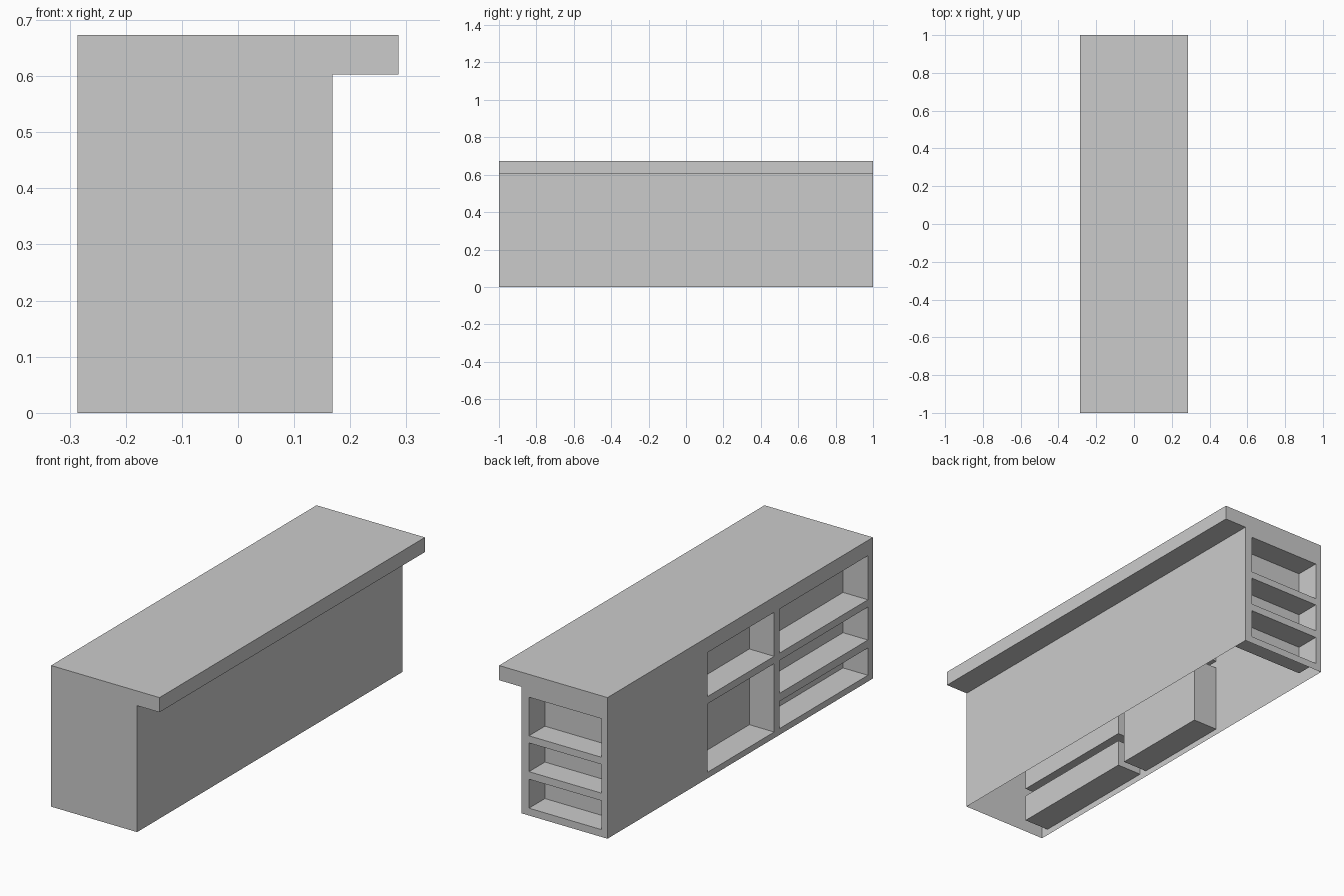
import bpy, bmesh
from mathutils import Matrix, Vector

if "Cube" in bpy.data.objects:
    bpy.data.objects.remove(bpy.data.objects["Cube"])

X0, X1, X2 = -0.286, 0.168, 0.286   # back face, body front, countertop lip
H, LIP_Z = 0.673, 0.603


def make_object(name, bm):
    bmesh.ops.recalc_face_normals(bm, faces=bm.faces)
    mesh = bpy.data.meshes.new(name)
    bm.to_mesh(mesh)
    bm.free()
    obj = bpy.data.objects.new(name, mesh)
    bpy.context.collection.objects.link(obj)
    return obj


def add_box(bm, lo, hi):
    lo, hi = Vector(lo), Vector(hi)
    size = hi - lo
    mat = Matrix.Translation((lo + hi) / 2) @ Matrix.Diagonal((*size, 1))
    bmesh.ops.create_cube(bm, size=1, matrix=mat)


# Counter body with overhanging top: one profile extruded along y
bm = bmesh.new()
profile = [(X0, 0), (X1, 0), (X1, LIP_Z), (X2, LIP_Z), (X2, H), (X0, H)]
face = bm.faces.new([bm.verts.new((x, -1, z)) for x, z in profile])
ext = bmesh.ops.extrude_face_region(bm, geom=[face], use_keep_orig=True)
bmesh.ops.translate(bm, vec=(0, 2, 0),
                    verts=[v for v in ext["geom"] if isinstance(v, bmesh.types.BMVert)])
counter = make_object("counter", bm)

# Shelf recesses on the long side and on the end
bm = bmesh.new()
columns = [
    (-0.256, 0.248, [(0.029, 0.355), (0.39, 0.60)]),
    (-0.962, -0.297, [(0.03, 0.16), (0.198, 0.355), (0.39, 0.60)]),
]
for y0, y1, rows in columns:
    for z0, z1 in rows:
        add_box(bm, (X0 - 0.1, y0, z0), (X0 + 0.131, y1, z1))
for z0, z1 in [(0.035, 0.173), (0.209, 0.346), (0.38, 0.564)]:
    add_box(bm, (-0.255, 0.88, z0), (0.128, 1.1, z1))
cutter = make_object("shelf_cutter", bm)
cutter.hide_render = True

mod = counter.modifiers.new("shelves", "BOOLEAN")
mod.operation = "DIFFERENCE"
mod.solver = "EXACT"
mod.object = cutter
bpy.context.view_layer.objects.active = counter
bpy.ops.object.modifier_apply(modifier=mod.name)
bpy.data.objects.remove(cutter)

# Open underside
bm = bmesh.new()
bm.from_mesh(counter.data)
under = [f for f in bm.faces if all(abs(v.co.z) < 1e-4 for v in f.verts)]
bmesh.ops.delete(bm, geom=under, context="FACES")
bm.to_mesh(counter.data)
bm.free()
